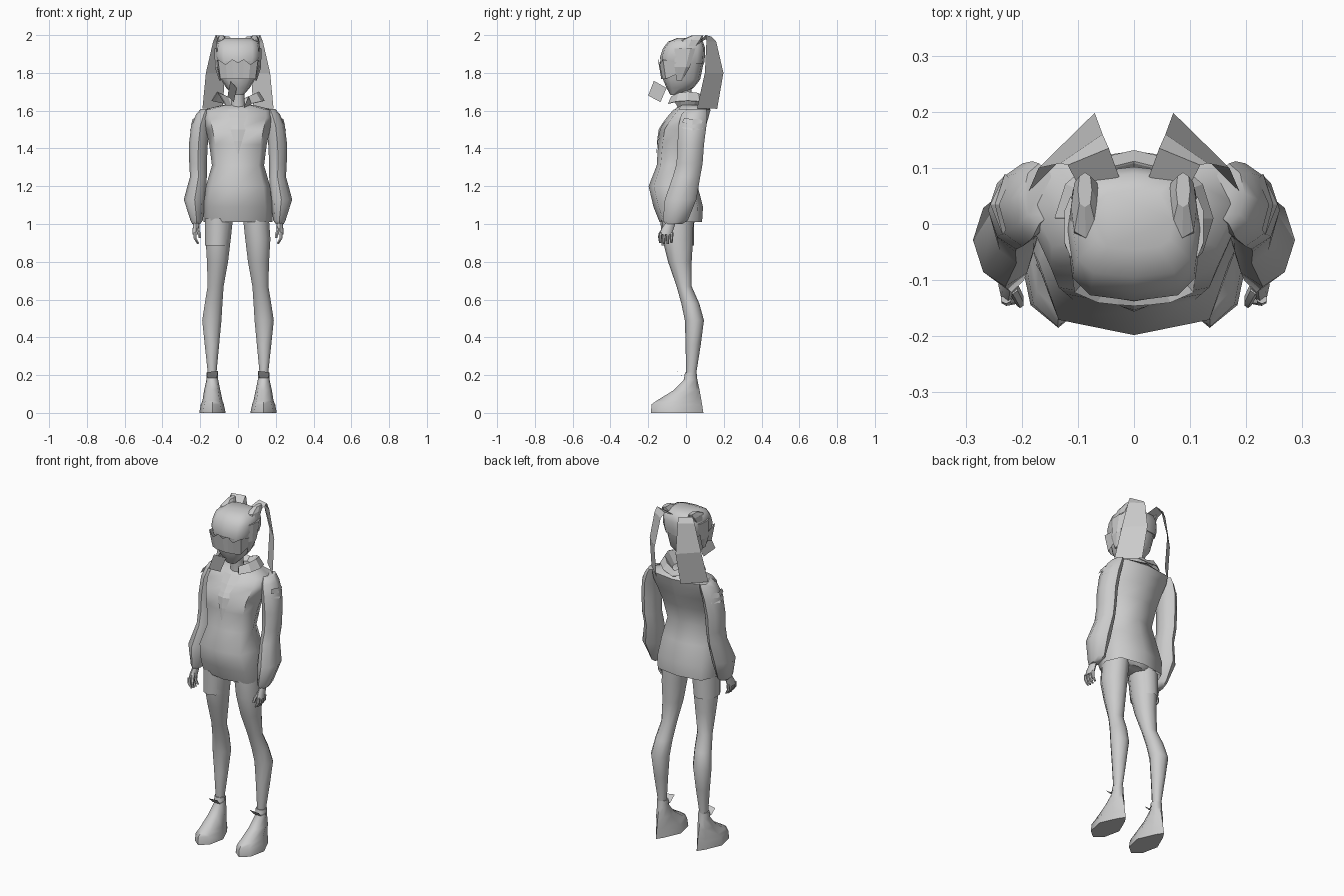
import bpy, bmesh, math

grey = bpy.data.materials.new("plain grey")
grey.diffuse_color = (0.6, 0.6, 0.6, 1)


def make(name, verts, faces, mirror=False, smooth=50, thick=0):
    me = bpy.data.meshes.new(name)
    me.from_pydata(verts, [], faces)
    bm = bmesh.new()
    bm.from_mesh(me)
    bmesh.ops.recalc_face_normals(bm, faces=bm.faces)
    bm.to_mesh(me)
    bm.free()
    me.materials.append(grey)
    ob = bpy.data.objects.new(name, me)
    bpy.context.collection.objects.link(ob)
    if thick:
        mod = ob.modifiers.new("Thickness", 'SOLIDIFY')
        mod.thickness, mod.offset = thick, 0
    if mirror:
        ob.modifiers.new("Mirror", 'MIRROR').use_mirror_merge = False
    if smooth:
        bpy.context.view_layer.objects.active = ob
        ob.select_set(True)
        bpy.ops.object.shade_smooth_by_angle(angle=math.radians(smooth))
        ob.select_set(False)
    return ob


def loft(name, rings, n=10, power=1.0, caps=(True, True), **kw):
    """Skin rings given as (z, x0, x1, y0, y1); power below 1 is boxier."""
    verts, faces = [], []
    for z, x0, x1, y0, y1 in rings:
        for i in range(n):
            a = 2 * math.pi * i / n - math.pi / 2
            c, s = math.cos(a), math.sin(a)
            c = math.copysign(abs(c) ** power, c)
            s = math.copysign(abs(s) ** power, s)
            verts.append(((x0 + x1) / 2 + c * (x1 - x0) / 2,
                          (y0 + y1) / 2 + s * (y1 - y0) / 2, z))
    for r in range(len(rings) - 1):
        for i in range(n):
            j = (i + 1) % n
            faces.append((r * n + i, r * n + j, (r + 1) * n + j, (r + 1) * n + i))
    if caps[0]:
        faces.append(tuple(range(n)))
    if caps[1]:
        faces.append(tuple(range((len(rings) - 1) * n, len(rings) * n)))
    return make(name, verts, faces, **kw)


def strip(name, left, right, **kw):
    """Sheet between two matching edge lines."""
    n = len(left)
    faces = [(i, i + 1, n + i + 1, n + i) for i in range(n - 1)]
    return make(name, list(left) + list(right), faces, **kw)


def sym(z, w, y0, y1):
    return (z, -w, w, y0, y1)


# Jacket body, open at the hem
loft("jacket", [
    sym(1.01, .182, -.14, .085), sym(1.09, .183, -.172, .09), sym(1.2, .17, -.198, .062),
    sym(1.31, .138, -.155, .04), sym(1.42, .152, -.148, .07), sym(1.5, .17, -.138, .1),
    sym(1.56, .188, -.1, .118), sym(1.605, .185, -.06, .13), sym(1.63, .08, -.035, .11)],
    n=8, power=.68, caps=(False, True), smooth=60)

# Pelvis under the jacket
loft("pelvis", [sym(1.02, .1, -.08, .035), sym(1.05, .15, -.12, .05), sym(1.16, .13, -.12, .045)])

# Jagged neckline panel laid over the chest
cols = [(.052, -.062, 1.607), (.045, -.1, 1.563), (.03, -.127, 1.525), (.04, -.142, 1.5),
        (.022, -.15, 1.44), (.002, -.153, 1.37)]
strip("neckline_panel", [(0, y - .003, z) for x, y, z in cols],
      [(x, y + .25 * x - .003, z) for x, y, z in cols], smooth=0, mirror=True)

# Neck and folded collar
loft("neck", [sym(1.6, .045, -.045, .045), sym(1.66, .036, -.045, .03), sym(1.76, .04, -.06, .03)])
inner, outer, edge = [], [], []
for i in range(9):
    a = math.radians(-60 + 30 * i)
    c, s = math.cos(a), math.sin(a)
    tall = .05 * abs(c)
    inner.append((.06 * c, .01 + .06 * s, 1.615))
    outer.append((.11 * c, .01 + .1 * s, 1.65 + tall))
    edge.append((.14 * c, .01 + .12 * s, 1.622 + tall * .6))
strip("collar_inside", inner, outer, smooth=0)
strip("collar_fold", outer, edge, smooth=0, thick=.004)

# Sleeves
loft("sleeve", [
    (1.0, .2, .242, -.11, -.02), (1.02, .186, .252, -.122, .01), (1.13, .172, .287, -.112, .055),
    (1.25, .165, .254, -.07, .075), (1.32, .165, .258, -.05, .088), (1.42, .16, .26, -.045, .095),
    (1.52, .15, .248, -.04, .108), (1.58, .14, .222, -.025, .112), (1.608, .14, .198, .0, .108)],
    n=8, power=1.1, mirror=True)
# Torn flaps at the top of the sleeve
for k, z in enumerate((1.5, 1.53)):
    strip("sleeve_flap_%d" % (k + 1),
          [(.228, -.01, z + .03), (.24, .035, z + .025), (.22, .08, z + .025)],
          [(.234, -.02, z + .008), (.256 - .008 * k, .035, z - .005), (.23, .09, z + .005)],
          mirror=True, smooth=0)

# Hands with four fingers and a thumb
loft("palm", [(.945, .208, .242, -.14, -.075), (.975, .205, .24, -.13, -.065),
              (1.02, .205, .235, -.1, -.05)], n=8, mirror=True)
for k in range(4):
    y = -.146 + .02 * k
    loft("finger_%d" % (k + 1), [
        (.9 - .005 * (k in (1, 2)), .206, .218, y + .003, y + .015),
        (.925, .218, .237, y, y + .018), (.955, .218, .238, y + .004, y + .02)],
        n=6, mirror=True)
loft("thumb", [(.925, .196, .21, -.15, -.132), (.95, .196, .214, -.145, -.122),
               (.98, .206, .226, -.125, -.1)], n=6, mirror=True)

# Legs
loft("leg", [
    (.16, .115, .158, .005, .055), (.22, .112, .162, .0, .056), (.36, .098, .178, -.002, .078),
    (.49, .085, .192, -.006, .095), (.58, .08, .178, -.025, .07), (.67, .074, .163, -.05, .03),
    (.8, .05, .167, -.095, .03), (.92, .035, .175, -.125, .037), (1.06, .02, .165, -.13, .04)],
    n=10, mirror=True)

# Single short trouser leg
loft("short_leg", [(.885, -.178, -.042, -.13, .042), (1.03, -.178, -.026, -.135, .044)],
     n=10, caps=(False, False))

# Shoes with a pointed toe and narrow heel, plus the ankle tongue
shoe = loft("shoe", [
    (.0, .065, .205, -.185, .092), (.045, .075, .197, -.183, .085), (.065, .082, .188, -.155, .082),
    (.12, .093, .18, -.065, .072), (.175, .104, .168, -.012, .06), (.215, .105, .168, -.005, .056)],
    n=8, mirror=True)
for v in shoe.data.vertices:
    back = max(0, v.co.y / .09) * max(0, 1 - v.co.z / .2)
    v.co.x = .135 + (v.co.x - .135) * (1 - .8 * back)
strip("shoe_tongue", [(.105, .02, .19), (.112, -.012, .185), (.106, -.045, .222)],
      [(.168, .02, .19), (.16, -.012, .185), (.166, -.04, .215)],
      mirror=True, smooth=0)

# Head and hair cap
loft("head", [
    sym(1.682, .028, -.082, -.04), sym(1.72, .062, -.103, .04), sym(1.765, .09, -.122, .075),
    sym(1.86, .108, -.138, .095)], n=12, power=.7)
loft("hair_cap", [
    sym(1.85, .11, -.135, .096), sym(1.885, .12, -.137, .1), sym(1.93, .118, -.122, .102),
    sym(1.965, .11, -.095, .09), sym(1.985, .07, -.045, .06)], n=12, power=.62)

# Visor with a zigzag upper edge, tilted in towards the chin
xs = [(-.116, -.05, 1.855), (-.106, -.122, 1.87), (-.065, -.14, 1.845), (-.03, -.144, 1.872),
      (0, -.146, 1.855), (.03, -.144, 1.872), (.065, -.14, 1.845), (.106, -.122, 1.87),
      (.116, -.05, 1.855)]
strip("visor", xs, [(x * .88, y + .015, 1.768 + .03 * (abs(x) > .11)) for x, y, z in xs],
      smooth=0)

# Side locks
loft("side_lock", [(1.76, .088, .1, -.05, -.02), (1.83, .098, .124, -.06, .02),
                   (1.93, .1, .126, -.06, .05)], n=6, mirror=True, smooth=0)

# Horn-like hair loops over the crown
loft("hair_loop", [(1.94, .055, .115, -.035, .06), (1.975, .06, .112, -.025, .085),
                   (1.998, .075, .1, .03, .092)], n=8, power=.7, mirror=True, smooth=0)

# Flat pigtails arching out and down
strip("pigtail",
      [(.025, .08, 1.965), (.045, .135, 1.992), (.056, .16, 1.965), (.07, .198, 1.8), (.08, .165, 1.61)],
      [(.1, .07, 1.965), (.118, .105, 2.0), (.132, .108, 1.965), (.17, .1, 1.8), (.188, .058, 1.612)],
      mirror=True, smooth=0)

# Thin card held at the mouth
card = [(-.17, 1.758), (-.103, 1.72), (-.135, 1.645), (-.2, 1.68)]
make("mouth_card", [(-.03 + (y + .15) * .5, y, z) for y, z in card], [(0, 1, 2, 3)],
     smooth=0)
